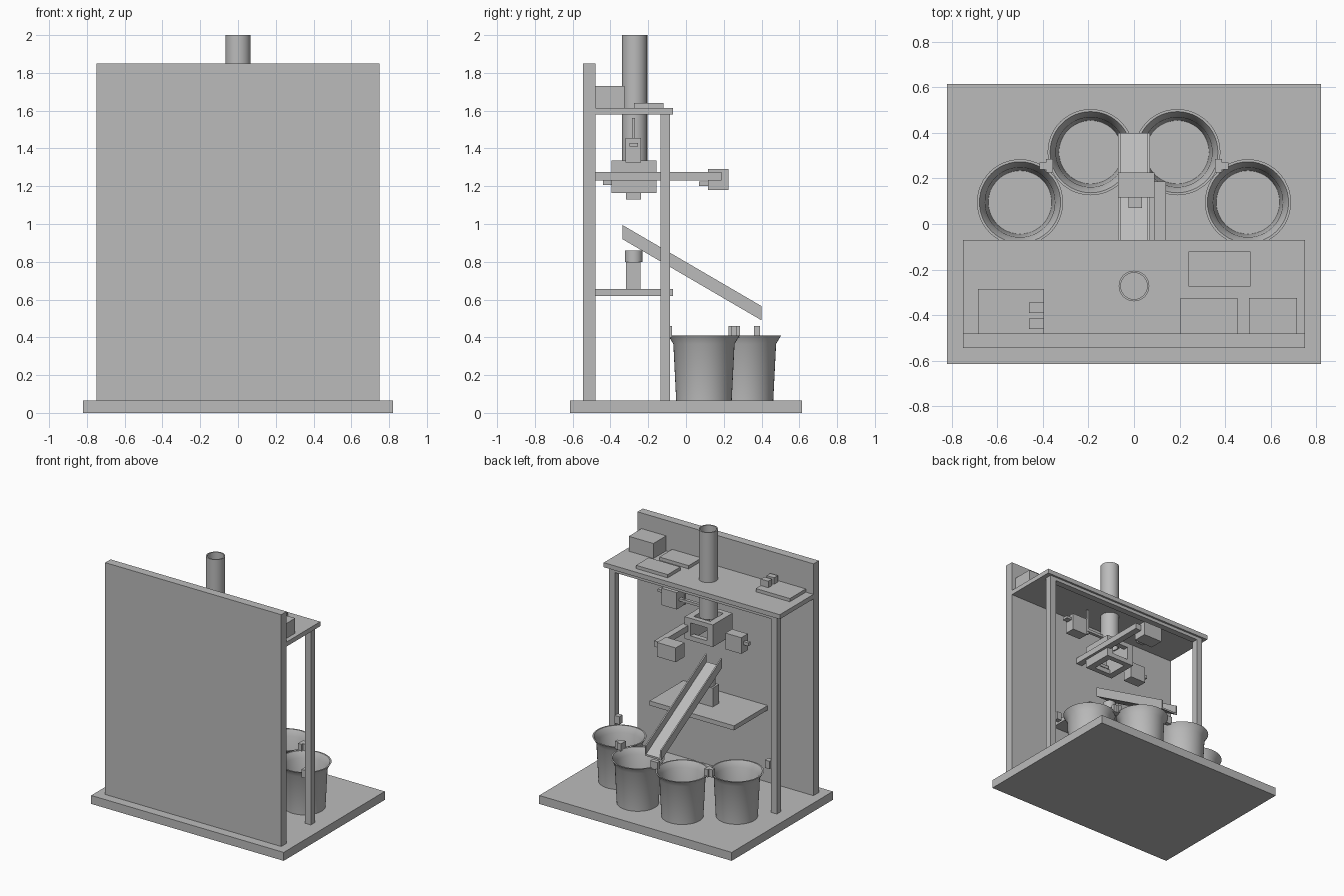
import bpy, bmesh, math
from mathutils import Matrix, Vector

cube = bpy.data.objects.get("Cube")
if cube:
    bpy.data.objects.remove(cube)

grey = bpy.data.materials.new("plain grey")
grey.use_nodes = True
grey.diffuse_color = (0.5, 0.5, 0.5, 1)
grey.node_tree.nodes["Principled BSDF"].inputs["Base Color"].default_value = (0.5, 0.5, 0.5, 1)


def finish(name, bm, smooth=False):
    bmesh.ops.recalc_face_normals(bm, faces=bm.faces)
    mesh = bpy.data.meshes.new(name)
    bm.to_mesh(mesh)
    bm.free()
    mesh.materials.append(grey)
    ob = bpy.data.objects.new(name, mesh)
    bpy.context.collection.objects.link(ob)
    if smooth:
        bpy.ops.object.select_all(action='DESELECT')
        ob.select_set(True)
        bpy.context.view_layer.objects.active = ob
        bpy.ops.object.shade_smooth_by_angle(angle=math.radians(30))
    return ob


def boxes(name, *spans):
    """Each span is (x0, x1, y0, y1, z0, z1); all join into one object."""
    bm = bmesh.new()
    for x0, x1, y0, y1, z0, z1 in spans:
        centre = Vector((x0 + x1, y0 + y1, z0 + z1)) / 2
        size = Matrix.Diagonal((x1 - x0, y1 - y0, z1 - z0, 1))
        bmesh.ops.create_cube(bm, size=1, matrix=Matrix.Translation(centre) @ size)
    return finish(name, bm)


def lathe(name, x, y, profile, closed=False, sides=48):
    """Spin an (r, z) profile around a vertical axis at x, y."""
    bm = bmesh.new()
    verts = [bm.verts.new((x + r, y, z)) for r, z in profile]
    pairs = list(zip(verts, verts[1:]))
    if closed:
        pairs.append((verts[-1], verts[0]))
    edges = [bm.edges.new(p) for p in pairs]
    bmesh.ops.spin(bm, geom=verts + edges, cent=(x, y, 0), axis=(0, 0, 1),
                   angle=math.tau, steps=sides)
    bmesh.ops.remove_doubles(bm, verts=bm.verts, dist=0.0005)
    return finish(name, bm, True)


# Frame: base, tall panel, shelves and posts
boxes("base", (-.82, .82, -.615, .615, 0, .065))
boxes("tall_panel", (-.75, .75, -.545, -.48, .065, 1.85))
boxes("top_shelf", (-.75, .75, -.48, -.07, 1.58, 1.615))
boxes("top_rail", (-.665, .665, -.135, -.085, 1.555, 1.58))
boxes("lower_shelf", (-.36, .36, -.48, -.07, .62, .655))
for side, s in (("left", 1), ("right", -1)):
    boxes(side + "_post", (s * .69 - .025, s * .69 + .025, -.135, -.085, .065, 1.58))

# Electronics on the top shelf
boxes("power_box", (.505, .715, -.48, -.325, 1.615, 1.73))
boxes("small_board", (.205, .455, -.48, -.325, 1.615, 1.64))
boxes("front_board", (.24, .51, -.275, -.12, 1.615, 1.64))
boxes("wide_board", (-.685, -.395, -.48, -.285, 1.615, 1.64))
boxes("board_ports", (-.46, -.395, -.39, -.345, 1.64, 1.69),
      (-.46, -.395, -.46, -.415, 1.64, 1.69))

# Feed tube and the sorting block beneath it
lathe("feed_tube", 0, -.272, [(.067, 1.33), (.067, 2), (.058, 2), (.058, 1.33)], closed=True)
boxes("sorting_block",
      (.07, .12, -.395, -.155, 1.165, 1.335), (-.12, -.07, -.395, -.155, 1.165, 1.335),
      *[(-.07, .07, y, y + .04, z, z + .035)
        for y in (-.395, -.195) for z in (1.165, 1.3)])
boxes("gate_plate", (-.06, .06, -.44, -.36, 1.207, 1.23))
boxes("support_arm", (.09, .14, -.48, .187, 1.23, 1.275))

# Small motors with shafts
boxes("arm_motor", (-.07, .09, .117, .225, 1.18, 1.29))
boxes("arm_motor_shaft", (-.025, .035, .07, .117, 1.2, 1.225))
boxes("upper_motor", (.245, .375, -.32, -.237, 1.325, 1.455))
boxes("upper_motor_shaft", (.375, .42, -.3, -.255, 1.41, 1.43),
      (.07, .245, -.29, -.265, 1.38, 1.4))
boxes("upper_motor_lever", (.2, .215, -.285, -.27, 1.36, 1.56))
boxes("side_motor", (-.305, -.17, -.317, -.237, 1.13, 1.255))
boxes("side_motor_shaft", (-.345, -.305, -.29, -.265, 1.19, 1.215))

# Pivot that carries the chute
boxes("pivot_motor", (-.06, .06, -.318, -.24, .655, .8))
lathe("pivot_cap", 0, -.277, [(0, .8), (.047, .8), (.047, .86), (0, .86)])


# Sloping channel with plumb-cut ends
def sloped(bm, x0, x1, low, high):
    outline = [(-.337, .92 + low), (.4, .49 + low), (.4, .49 + high), (-.337, .92 + high)]
    face = bm.faces.new([bm.verts.new((x0, y, z)) for y, z in outline])
    new = bmesh.ops.extrude_face_region(bm, geom=[face])["geom"]
    bmesh.ops.translate(bm, vec=(x1 - x0, 0, 0),
                        verts=[v for v in new if isinstance(v, bmesh.types.BMVert)])


bm = bmesh.new()
sloped(bm, -.06, .06, 0, .014)
sloped(bm, -.07, -.06, 0, .075)
sloped(bm, .06, .07, 0, .075)
finish("chute", bm)

# Buckets with flared rims
bucket = [(0, .065), (.147, .065), (.162, .365), (.189, .41), (.178, .41),
          (.153, .365), (.139, .077), (0, .077)]
for side, s in (("left", 1), ("right", -1)):
    lathe(side + "_outer_bucket", s * .5, .095, bucket)
    lathe(side + "_inner_bucket", s * .19, .315, bucket)
    # Sensor clips on the rims
    boxes(side + "_rim_clip", (s * .385 - .03, s * .385 + .03, .24, .27, .4, .46),
          (s * .37 - .015, s * .37 + .015, .225, .285, .4, .46))
    boxes(side + "_end_clip", (s * .64 - .02, s * .64 + .02, -.115, -.075, .4, .46))
boxes("middle_rim_clip", (-.03, .03, .36, .392, .4, .46))
